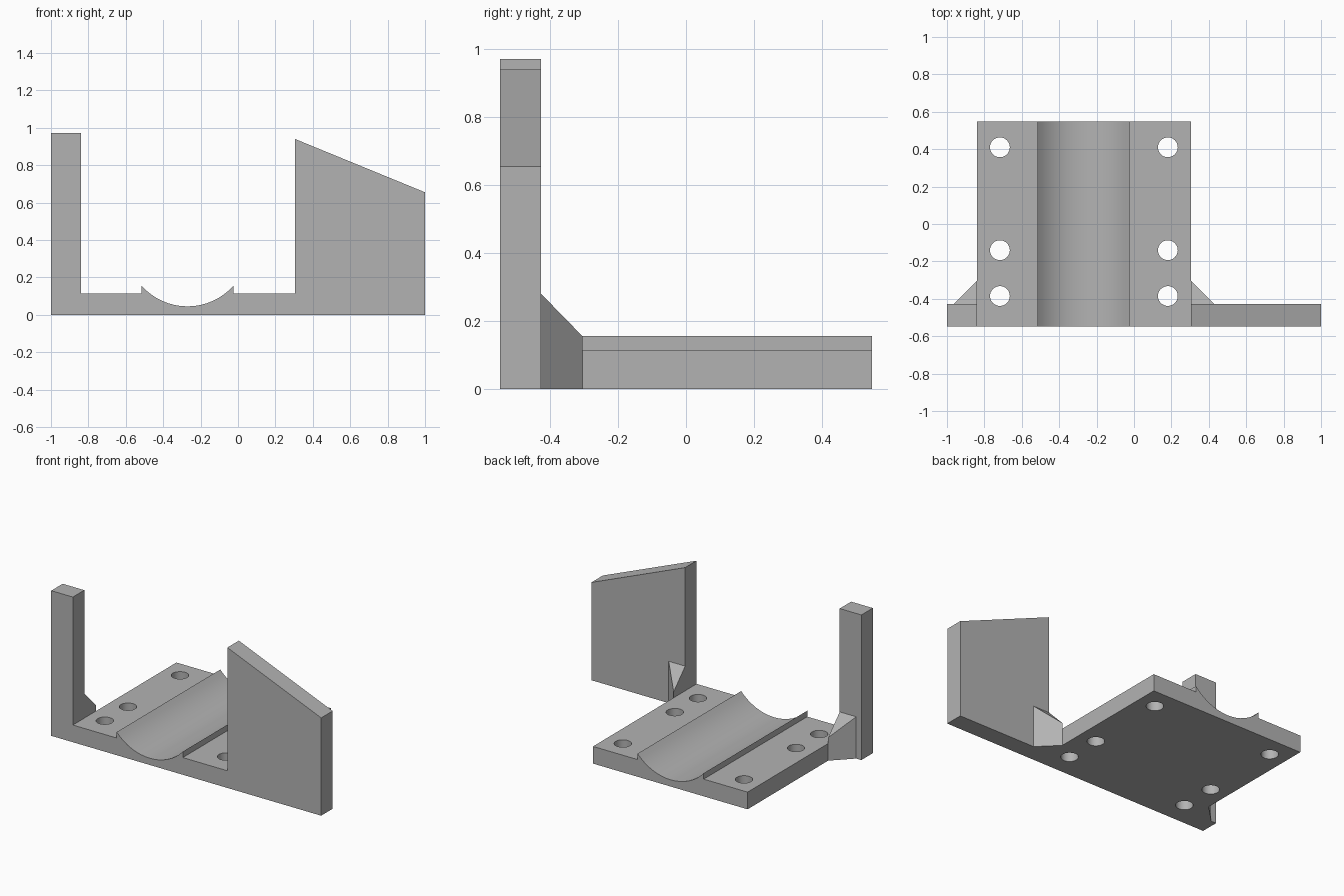
import bpy
import math
from mathutils import Vector

if "Cube" in bpy.data.objects:
    bpy.data.objects.remove(bpy.data.objects["Cube"], do_unlink=True)

# Main dimensions
FRONT, WALL_BACK, BACK = -0.548, -0.427, 0.548
PLATE_L, PLATE_R, PLATE_TOP, RIDGE_TOP = -0.84, 0.305, 0.115, 0.155
GUSSET, GUSSET_TOP = 0.122, 0.28

grey = bpy.data.materials.new("plain_grey")
grey.use_nodes = True
colour = (0.45, 0.45, 0.45, 1)
grey.diffuse_color = colour
grey.node_tree.nodes["Principled BSDF"].inputs["Base Color"].default_value = colour


def solid(name, near, far):
    """Closed solid bridging two matching rings of points."""
    n = len(near)
    faces = [tuple(range(n)), tuple(reversed(range(n, 2 * n)))]
    faces += [(i, i + n, (i + 1) % n + n, (i + 1) % n) for i in range(n)]
    mesh = bpy.data.meshes.new(name)
    mesh.from_pydata([tuple(p) for p in near + far], [], faces)
    mesh.materials.append(grey)
    obj = bpy.data.objects.new(name, mesh)
    bpy.context.collection.objects.link(obj)
    bpy.context.view_layer.objects.active = obj
    bpy.ops.object.select_all(action='DESELECT')
    obj.select_set(True)
    bpy.ops.object.mode_set(mode='EDIT')
    bpy.ops.mesh.select_all(action='SELECT')
    bpy.ops.mesh.normals_make_consistent(inside=False)
    bpy.ops.object.mode_set(mode='OBJECT')
    return obj


def extrude_y(name, profile, y0, y1):
    return solid(name, [Vector((x, y0, z)) for x, z in profile],
                 [Vector((x, y1, z)) for x, z in profile])


def combine(target, tool, operation):
    mod = target.modifiers.new(operation, 'BOOLEAN')
    mod.operation, mod.object, mod.solver = operation, tool, 'EXACT'
    bpy.context.view_layer.objects.active = target
    bpy.ops.object.modifier_apply(modifier=mod.name)
    bpy.data.objects.remove(tool, do_unlink=True)


# Base plate section with the curved cradle between two sharp ridges
cx, half, low = -0.27, 0.245, 0.045
sag = RIDGE_TOP - low
radius = (half ** 2 + sag ** 2) / (2 * sag)
sweep = math.asin(half / radius)
steps = 16
arc = []
for i in range(steps + 1):
    a = sweep * (2 * i / steps - 1)
    arc.append((cx + radius * math.sin(a), low + radius * (1 - math.cos(a))))
top = [(PLATE_L, PLATE_TOP), (cx - half, PLATE_TOP)] + arc + \
      [(cx + half, PLATE_TOP), (PLATE_R, PLATE_TOP)]
bracket = extrude_y("cradle_bracket", [(PLATE_L, 0)] + top + [(PLATE_R, 0)], FRONT, BACK)

# Upright post and sloped wall along the front edge
post = extrude_y("post", [(-1, 0), (-1, 0.972), (PLATE_L, 0.972), (PLATE_L, 0)],
                 FRONT, WALL_BACK)
wall = extrude_y("wall", [(PLATE_R, 0), (PLATE_R, 0.94), (1, 0.655), (1, 0)],
                 FRONT, WALL_BACK)
combine(bracket, post, 'UNION')
combine(bracket, wall, 'UNION')

# Corner gussets with tops sloping down to the back
for x, side in ((PLATE_L, -1), (PLATE_R, 1)):
    ring = [(x, WALL_BACK, GUSSET_TOP), (x + side * GUSSET, WALL_BACK, GUSSET_TOP),
            (x, WALL_BACK + GUSSET, RIDGE_TOP)]
    gusset = solid("gusset", [Vector((px, py, 0)) for px, py, _ in ring],
                   [Vector(p) for p in ring])
    combine(bracket, gusset, 'UNION')

# Screw holes
sides = 32
for x in (-0.717, 0.181):
    for y in (0.41, -0.14, -0.385):
        circle = [(x + 0.053 * math.cos(math.tau * i / sides),
                   y + 0.053 * math.sin(math.tau * i / sides)) for i in range(sides)]
        drill = solid("drill", [Vector((px, py, -0.1)) for px, py in circle],
                      [Vector((px, py, 0.3)) for px, py in circle])
        drill.hide_render = True
        combine(bracket, drill, 'DIFFERENCE')

# Smooth cradle and holes, crisp edges
bpy.ops.object.select_all(action='DESELECT')
bracket.select_set(True)
bpy.context.view_layer.objects.active = bracket
bpy.ops.object.shade_smooth_by_angle(angle=math.radians(25))
